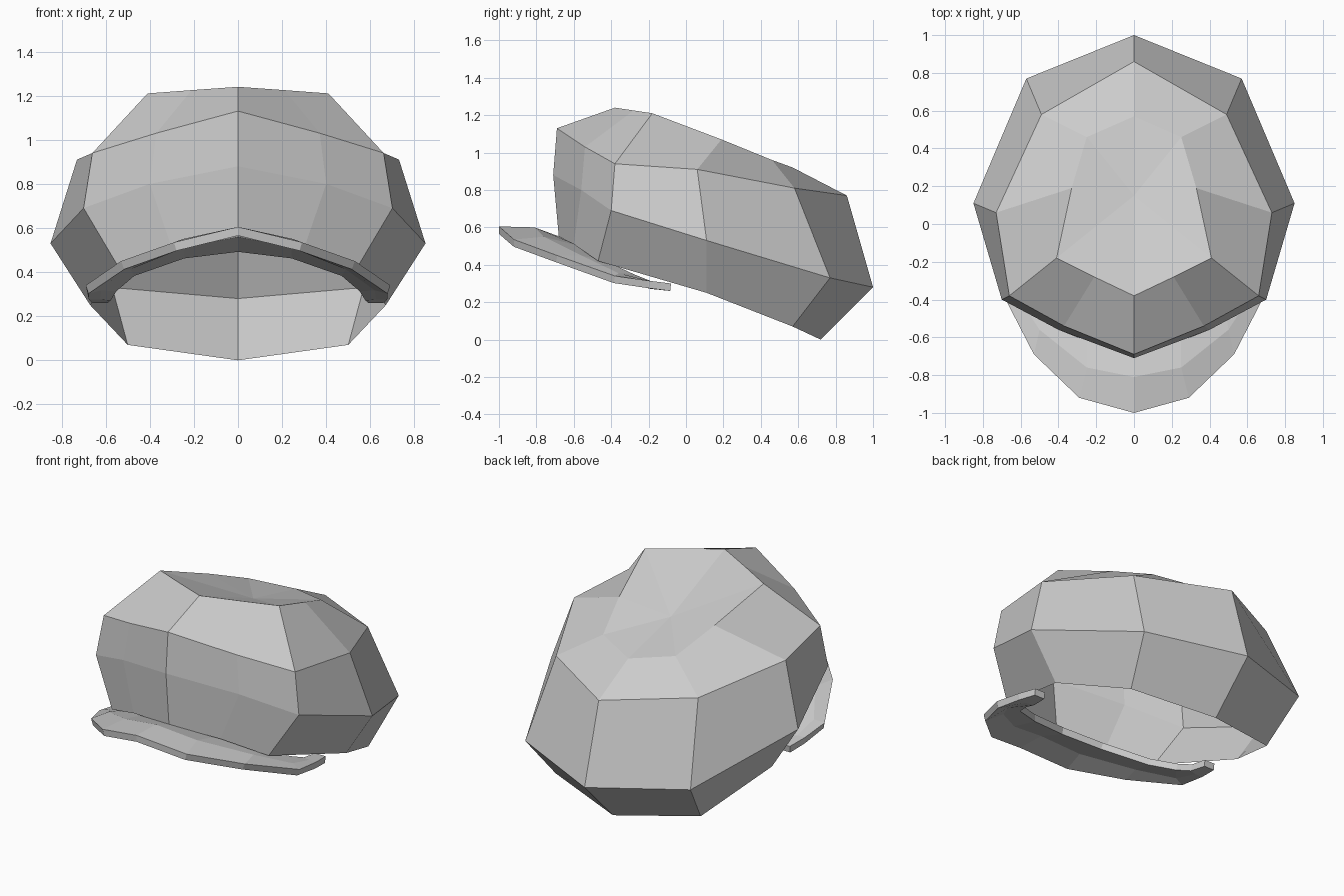
import bpy, bmesh

cube = bpy.data.objects.get("Cube")
if cube:
    bpy.data.objects.remove(cube, do_unlink=True)

grey = bpy.data.materials.new("light grey cloth")
grey.use_nodes = True
shade = (0.6, 0.6, 0.6, 1)
grey.diffuse_color = shade
grey.node_tree.nodes["Principled BSDF"].inputs["Base Color"].default_value = shade


def half_shell(name, rows, centre=None):
    """Skin rows of points on the +x half, optionally close with a fan, then mirror."""
    bm = bmesh.new()
    grid = [[bm.verts.new(p) for p in row] for row in rows]
    for low, high in zip(grid, grid[1:]):
        for j in range(len(low) - 1):
            bm.faces.new((low[j], low[j + 1], high[j + 1], high[j]))
    if centre:
        tip = bm.verts.new(centre)
        for a, b in zip(grid[-1], grid[-1][1:]):
            bm.faces.new((a, b, tip))
    mesh = bpy.data.meshes.new(name)
    bm.to_mesh(mesh)
    bm.free()
    mesh.materials.append(grey)
    obj = bpy.data.objects.new(name, mesh)
    bpy.context.collection.objects.link(obj)
    mirror = obj.modifiers.new("mirror", 'MIRROR')
    mirror.use_clip = True
    return obj


# Crown: rings from the open bottom to the dented top, each running front to back
crown_rings = [
    [(0, -.68, .55), (.3, -.6, .51), (.54, -.47, .42), (.67, .11, .25), (.5, .57, .07), (0, .72, 0)],
    [(0, -.71, .88), (.4, -.56, .8), (.7, -.4, .69), (.85, .11, .53), (.57, .77, .33), (0, 1, .28)],
    [(0, -.69, 1.13), (.37, -.54, 1.03), (.66, -.38, .94), (.73, .06, .91), (.49, .58, .81), (0, .86, .77)],
    [(0, -.38, 1.24), (.21, -.28, 1.225), (.41, -.18, 1.21), (.33, .19, 1.07), (.25, .46, .96), (0, .57, .92)],
]
half_shell("crown", crown_rings, centre=(0, .15, 1.02))

# Brim: outer edge, crease and inner edge, each running centre to side
brim_rows = [
    [(0, -1, .605), (.29, -.92, .535), (.53, -.69, .45), (.69, -.38, .34), (.68, -.2, .315), (.66, -.08, .3)],
    [(0, -.81, .6), (.25, -.76, .55), (.5, -.56, .45), (.63, -.36, .355), (.63, -.2, .315), (.62, -.08, .3)],
    [(0, -.62, .53), (.25, -.57, .5), (.48, -.43, .42), (.56, -.28, .35), (.58, -.18, .31), (.59, -.08, .3)],
]
brim = half_shell("brim", brim_rows)
thick = brim.modifiers.new("thickness", 'SOLIDIFY')
thick.thickness = 0.04
thick.offset = -1
